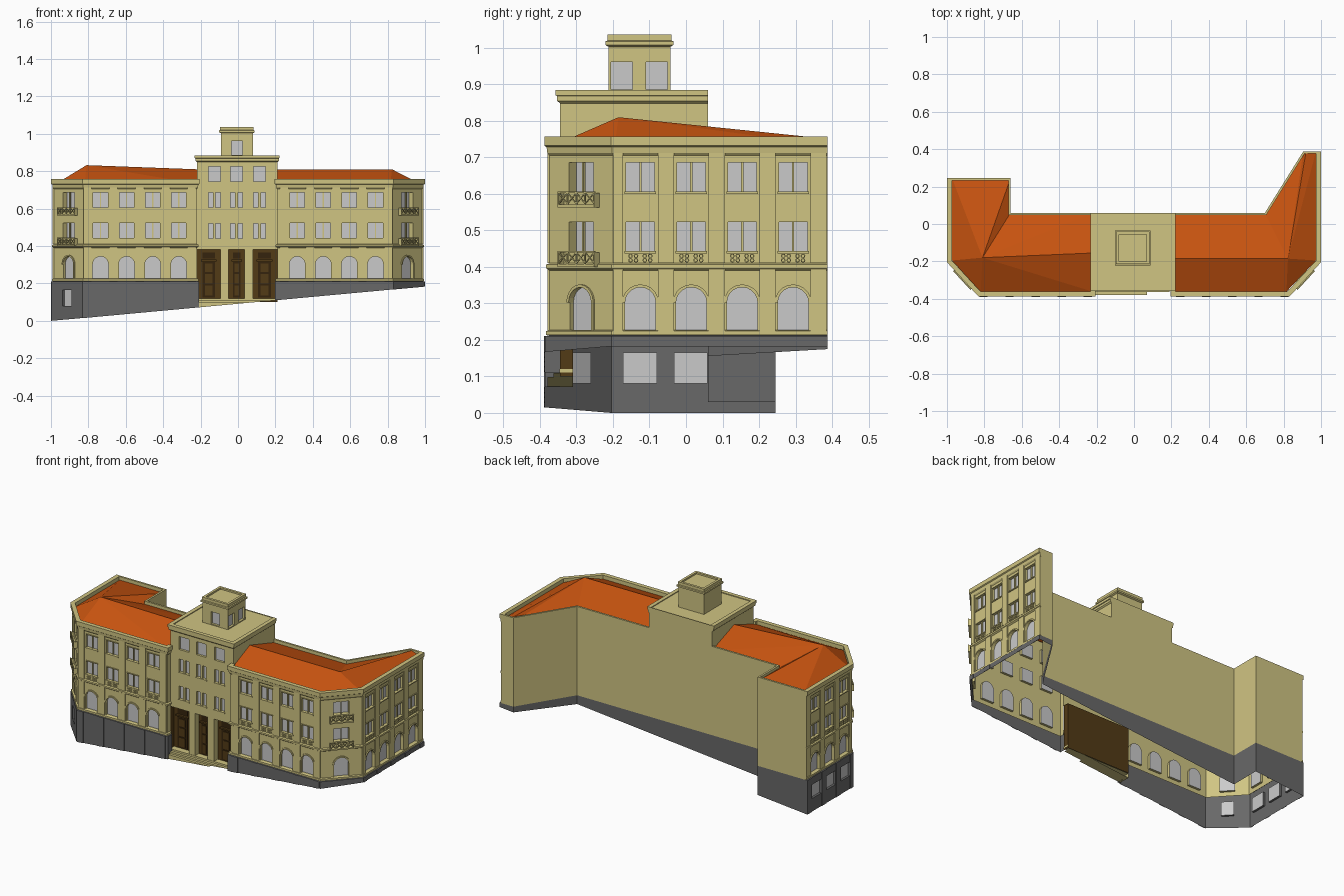
import bpy, bmesh, math
from mathutils import Vector as V

if "Cube" in bpy.data.objects:
    bpy.data.objects.remove(bpy.data.objects["Cube"])

COLORS = {"cream_plaster": (.63, .555, .225), "grey_stone": (.14, .14, .14), "orange_tile": (.58, .088, .005),
          "pale_glass": (.59, .59, .59), "brown_wood": (.085, .043, .008), "dark_wood": (.035, .017, .004)}
MATS = {}
for n, c in COLORS.items():
    MATS[n] = bpy.data.materials.new(n)
    MATS[n].diffuse_color = (*c, 1)
parts = {}

def part(name, mat="cream_plaster"):
    return parts.setdefault(name, (bmesh.new(), mat))[0]

def face(bm, pts, out=None):
    f = bm.faces.new([bm.verts.new(p) for p in pts])
    f.normal_update()
    if out is not None and f.normal.dot(out) < 0:
        f.normal_flip()

def ground(x):
    return max(0, .091 + .0925 * x)

class Frame:
    """Wall plane: u along the wall, z up, o outward (right of the walking direction)."""
    def __init__(s, a, b):
        s.a, s.b = V(a), V(b)
        s.L = (s.b - s.a).length
        s.d = (s.b - s.a) / s.L
        s.n = V((s.d.y, -s.d.x))
        s.n3 = V((s.n.x, s.n.y, 0))
    def pt(s, u, z, o=0):
        p = s.a + s.d * u + s.n * o
        return V((p.x, p.y, z))
    def u(s, p):
        return (V(p) - s.a).dot(s.d)
    def gz(s, u):
        return ground((s.a + s.d * u).x)

def sheet(bm, F, outer, holes=(), o=0, depth=.014, glass="window_panes"):
    """Flat wall with recessed openings, each with reveals and a pane."""
    edges = []
    for loop in [outer, *holes]:
        vs = [bm.verts.new(F.pt(u, z, o)) for u, z in loop]
        edges += [bm.edges.new((vs[i - 1], vs[i])) for i in range(len(vs))]
    res = bmesh.ops.triangle_fill(bm, edges=edges, use_beauty=True, normal=F.n3)
    for f in res["geom"]:
        if isinstance(f, bmesh.types.BMFace):
            f.normal_update()
            if f.normal.dot(F.n3) < 0:
                f.normal_flip()
    for h in holes:
        for i in range(len(h)):
            face(bm, [F.pt(*h[i - 1], o), F.pt(*h[i - 1], o - depth), F.pt(*h[i], o - depth), F.pt(*h[i], o)])
        face(part(glass, "pale_glass"), [F.pt(u, z, o - depth) for u, z in h], F.n3)

def rect(c, w, z0, z1):
    return [(c - w, z0), (c + w, z0), (c + w, z1), (c - w, z1)]

def arch(c, w, z0, zs, n=10):
    return [(c - w, z0), (c + w, z0)] + [(c + w * math.cos(math.pi * i / n), zs + w * math.sin(math.pi * i / n))
                                         for i in range(n + 1)]

def block(bm, F, poly, o1, o0=0):
    """Extrude a (u, z) polygon outward from the wall."""
    face(bm, [F.pt(u, z, o1) for u, z in poly], F.n3)
    for (a, b), (c, d) in zip(poly, poly[1:] + poly[:1]):
        face(bm, [F.pt(a, b, o0), F.pt(c, d, o0), F.pt(c, d, o1), F.pt(a, b, o1)])

def ring(bm, F, inner, outer, o, closed=False):
    """Raised flat moulding between two matching loops."""
    for i in range(0 if closed else 1, len(inner)):
        a, b, c, d = inner[i - 1], inner[i], outer[i], outer[i - 1]
        face(bm, [F.pt(*p, o) for p in (a, b, c, d)], F.n3)
        face(bm, [F.pt(*d, o), F.pt(*c, o), F.pt(*c), F.pt(*d)])
        face(bm, [F.pt(*a, o), F.pt(*b, o), F.pt(*b), F.pt(*a)])

def offset(path, o, closed=False):
    k, out = len(path), []
    for i in range(k):
        ns = []
        if closed or i > 0:
            ns.append(Frame(path[i - 1], path[i]).n)
        if closed or i < k - 1:
            ns.append(Frame(path[i], path[(i + 1) % k]).n)
        m = ns[0] if len(ns) == 1 else (ns[0] + ns[1]) / (1 + ns[0].dot(ns[1]))
        out.append(V(path[i]) + m * o)
    return out

def band(bm, path, profile, closed=False):
    """Sweep an (out, z) profile along a path with mitred corners."""
    rows = [[V((p.x, p.y, z)) for p in offset(path, o, closed)] for o, z in profile]
    for r, s in zip(rows, rows[1:]):
        for i in range(len(path) if closed else len(path) - 1):
            j = (i + 1) % len(path)
            face(bm, [r[i], r[j], s[j], s[i]])
    if not closed:
        for i in (0, -1):
            face(bm, [r[i] for r in rows])

XW, YF, YC, XL, XR = .985, -.374, -.345, -.22, .21
left_path = [(-XW, .245), (-XW, -.2), (-.825, YF), (XL, YF), (XL, YC)]
right_path = [(XR, YC), (XR, YF), (.825, YF), (XW, -.2), (XW, .388)]
STEP = .1395

def wall(path, i, bays, basement=False):
    """One street facade: stone base, arches, two window storeys, pilasters."""
    F = Frame(path[i], path[i + 1])
    off = offset(path, .012)
    u0, u1 = F.u(off[i]), F.u(off[i + 1])
    corner = i in (1, 2) and len(bays) == 1
    base, walls, trim = part("stone_base", "grey_stone"), part("wing_walls"), part("window_trim")
    cellar = [rect(c, .046 if not corner else .035, .08, .165) for c in bays] if basement else []
    sheet(base, F, [(u0, F.gz(u0)), (u1, F.gz(u1)), (u1, .21), (u0, .21)], cellar, .012)
    w = .045 if corner else .039
    arches = [arch(c, .042, .226, .302) for c in bays]
    upper = [rect(c, w, z, z + .08) for c in bays for z in (.443, .606)]
    sheet(walls, F, [(0, .2), (F.L, .2), (F.L, .4), (0, .4)], arches)
    sheet(walls, F, [(0, .4), (F.L, .4), (F.L, .757), (0, .757)], upper, 0, .03 if corner else .014)
    for c in bays:
        ring(trim, F, arch(c, .042, .226, .302)[1:], arch(c, .05, .226, .302)[1:], .006)
        for z in (.443, .606):
            block(trim, F, rect(c, .003, z, z + .08), -.006, -.014)
            if corner:      # balcony with crossed railing
                rail, zb = part("balcony_railings"), z - .035
                block(rail, F, rect(c, .068, zb - .008, zb), .022)
                block(rail, F, rect(c, .068, zb + .031, zb + .036), .022, .017)
                for k in range(5):
                    uk = c - .066 + k * .033
                    block(rail, F, rect(uk, .002, zb, zb + .032), .022, .018)
                    if k < 4:
                        for p, q in ((0, .03), (.03, 0)):
                            block(rail, F, [(uk, zb + p), (uk + .033, zb + q), (uk + .033, zb + q + .004),
                                            (uk, zb + p + .004)], .021, .018)
                for s in (-1, 1):
                    block(rail, F, rect(c + s * .066, .002, zb, zb + .032), .022)
            else:
                block(trim, F, rect(c, .043, z - .006, z), .005)
                block(trim, F, rect(c, .043, z + .08, z + .085), .004)
        if not corner:      # ring ornaments under the first floor windows
            for s in (-.027, -.012, .012, .027):
                for zz in (.418, .430):
                    circ = lambda r: [(c + s + r * math.cos(k * math.pi / 4), zz + r * math.sin(k * math.pi / 4))
                                      for k in range(8)]
                    ring(trim, F, circ(.0035), circ(.0065), .005, True)
    edges = [bays[0] - STEP / 2] + [b + STEP / 2 for b in bays] if bays and not corner else []
    for e in edges:         # pilasters, continued down through the base
        a, b = max(0, e - .022), min(F.L, e + .022)
        for z0, z1 in ((.225, .395), (.41, .712)):
            block(part("pilasters"), F, [(a, z0), (b, z0), (b, z1), (a, z1)], .006)
        block(base, F, [(a, F.gz(a)), (b, F.gz(b)), (b, .21), (a, .21)], .015, .012)

fr = [.09 + k * STEP for k in range(4)]
diag = [math.hypot(.16, .174) / 2]
wall(left_path, 0, [.092, .232, .371], True)
wall(left_path, 1, diag, True)
wall(left_path, 2, fr)
wall(left_path, 3, [])
wall(right_path, 0, [])
wall(right_path, 1, [.615 - b for b in fr[::-1]])
wall(right_path, 2, diag)
wall(right_path, 3, [.075 + k * STEP for k in range(4)])

# mouldings round both wings
for path in (left_path, right_path):
    band(part("stone_base", "grey_stone"), path, [(.012, .208), (.012, .21), (0, .213)])
    band(part("string_courses"), path, [(0, .213), (.009, .213), (.009, .224), (0, .227)])
    band(part("string_courses"), path, [(0, .39), (.009, .396), (.009, .406), (0, .41)])
    band(part("cornice"), path, [(0, .705), (.006, .712), (.008, .728), (.014, .732), (.014, .757),
                                 (-.012, .757), (-.012, .733)])

# plain back walls and their coping
back = [(XW, .388), (.905, .388), (.70, .06), (-.66, .06), (-.66, .245), (-XW, .245)]
for i in range(5):
    F = Frame(back[i], back[i + 1])
    e0, e1 = (-.012 if i == 0 else 0), F.L + (.012 if i == 4 else 0)
    sheet(part("stone_base", "grey_stone"), F, [(e0, F.gz(e0)), (e1, F.gz(e1)), (e1, .21), (e0, .21)])
    sheet(part("back_walls"), F, [(0, .21), (F.L, .21), (F.L, .757), (0, .757)])
for p in ([*back[:3], (XR, .06)], [(XL, .06), *back[3:]]):
    band(part("back_coping"), p, [(0, .75), (0, .757), (-.012, .757), (-.012, .733)])

# hipped roofs as fans round their peaks
def roof(name, apex, rim):
    for a, b in zip(rim, rim[1:]):
        tri = [V((*p, .733)) if len(p) == 2 else V(p) for p in (apex, a, b)]
        face(part(name, "orange_tile"), tri, V((0, 0, 1)))
roof("left_roof", (-.81, -.18, .832), [(XL, -.155, .81), (XL, .06), (-.66, .06), (-.66, .245), (-.973, .245),
                                       (-.973, -.195), (-.82, -.362), (XL, -.362), (XL, -.155, .81)])
roof("right_roof", (.823, -.185, .81), [(XR, -.185, .81), (XR, -.362), (.815, -.362), (.973, -.195), (.973, .388),
                                        (.92, .388, .751), (.905, .388), (.70, .06), (XR, .06), (XR, -.185, .81)])

# central block
centre = part("centre_walls")
F = Frame((XL, YC), (XR, YC))
cols = [.094, .212, .335]
holes = [rect(c, .033, .745, .825) for c in cols]
holes += [rect(c + s * .020, .013, z, z + .08) for c in cols for z in (.44, .607) for s in (-1, 1)]
sheet(centre, F, [(0, .38), (F.L, .38), (F.L, .885), (0, .885)], holes)
for c in cols:
    for z in (.44, .607):
        block(part("window_trim"), F, rect(c, .038, z - .006, z), .005)
for a, b in (((XL, .06), (XL, YC)), ((XR, YC), (XR, .06))):
    G = Frame(a, b)
    sheet(centre, G, [(0, .72), (G.L, .72), (G.L, .885), (0, .885)])
G = Frame((XR, .06), (XL, .06))
sheet(centre, G, [(0, .75), (G.L, .75), (G.L, .885), (0, .885)])
band(part("centre_cornice"), [(XL, .06), (XL, YC), (XR, YC), (XR, .06)],
     [(0, .848), (.008, .855), (.008, .868), (.012, .87), (.012, .885), (-.012, .885), (-.012, .88)])
face(part("centre_flat_roof"), [(XL, YC, .88), (XR, YC, .88), (XR, .06, .88), (XL, .06, .88)], V((0, 0, 1)))

# entrance: wooden recess, pillars, doors and steps
wood, dark = part("entrance_recess", "brown_wood"), part("doors", "dark_wood")
D = -.036
sheet(wood, F, [(0, .1), (F.L, .1), (F.L, .38), (0, .38)], (), D)
face(wood, [F.pt(0, .38), F.pt(F.L, .38), F.pt(F.L, .38, D), F.pt(0, .38, D)])
for u in (.001, F.L - .001):
    face(wood, [F.pt(u, .1), F.pt(u, .38), F.pt(u, .38, D), F.pt(u, .1, D)])
for c in (.148, .277):
    block(part("entrance_pillars"), F, rect(c, .022, .118, .38), 0, D)
for c, w in ((.063, .034), (.2125, .02), (.362, .034)):
    block(dark, F, rect(c, w, .125, .315), D + .006, D)
    for z0, z1 in ((.135, .19), (.2, .25), (.26, .305)):
        block(wood, F, rect(c, w * .6, z0, z1), D + .010, D + .006)
    block(wood, F, rect(c, w + .008, .318, .327), D + .014, D)
    block(dark, F, rect(c, w, .332, .365), D + .005, D)
for top, o in ((.12, .002), (.109, .018), (.098, .034)):
    u1 = min(F.L, F.u((min(XR, (top - .0915) / .0925), YC)))
    block(part("entrance_steps"), F, [(0, F.gz(0)), (u1, min(top, F.gz(u1))), (u1, top), (0, top)], o, D)

# roof turret
sq = [(-.092, -.212), (.08, -.212), (.08, -.043), (-.092, -.043)]
for i, wins in enumerate(([.086], [.036, .132], [], [])):
    G = Frame(sq[i], sq[(i + 1) % 4])
    sheet(part("turret_walls"), G, [(0, .87), (G.L, .87), (G.L, 1.035), (0, 1.035)],
          [rect(c, .03, .886, .961) for c in wins])
band(part("turret_cornice"), sq, [(0, 1.003), (.009, 1.008), (.009, 1.018), (.003, 1.02), (.003, 1.037),
                                  (-.012, 1.037), (-.012, 1.027)], True)
face(part("turret_roof"), [(x, y, 1.027) for x, y in sq], V((0, 0, 1)))

# turn every part into an object
for name, (bm, mat) in parts.items():
    bmesh.ops.remove_doubles(bm, verts=bm.verts, dist=1e-5)
    me = bpy.data.meshes.new(name)
    bm.to_mesh(me)
    bm.free()
    me.materials.append(MATS[mat])
    bpy.context.collection.objects.link(bpy.data.objects.new(name, me))

for m in bpy.data.materials:
    if m.users and not m.is_grease_pencil:
        m.use_nodes = True
        m.node_tree.nodes["Principled BSDF"].inputs["Base Color"].default_value = m.diffuse_color
